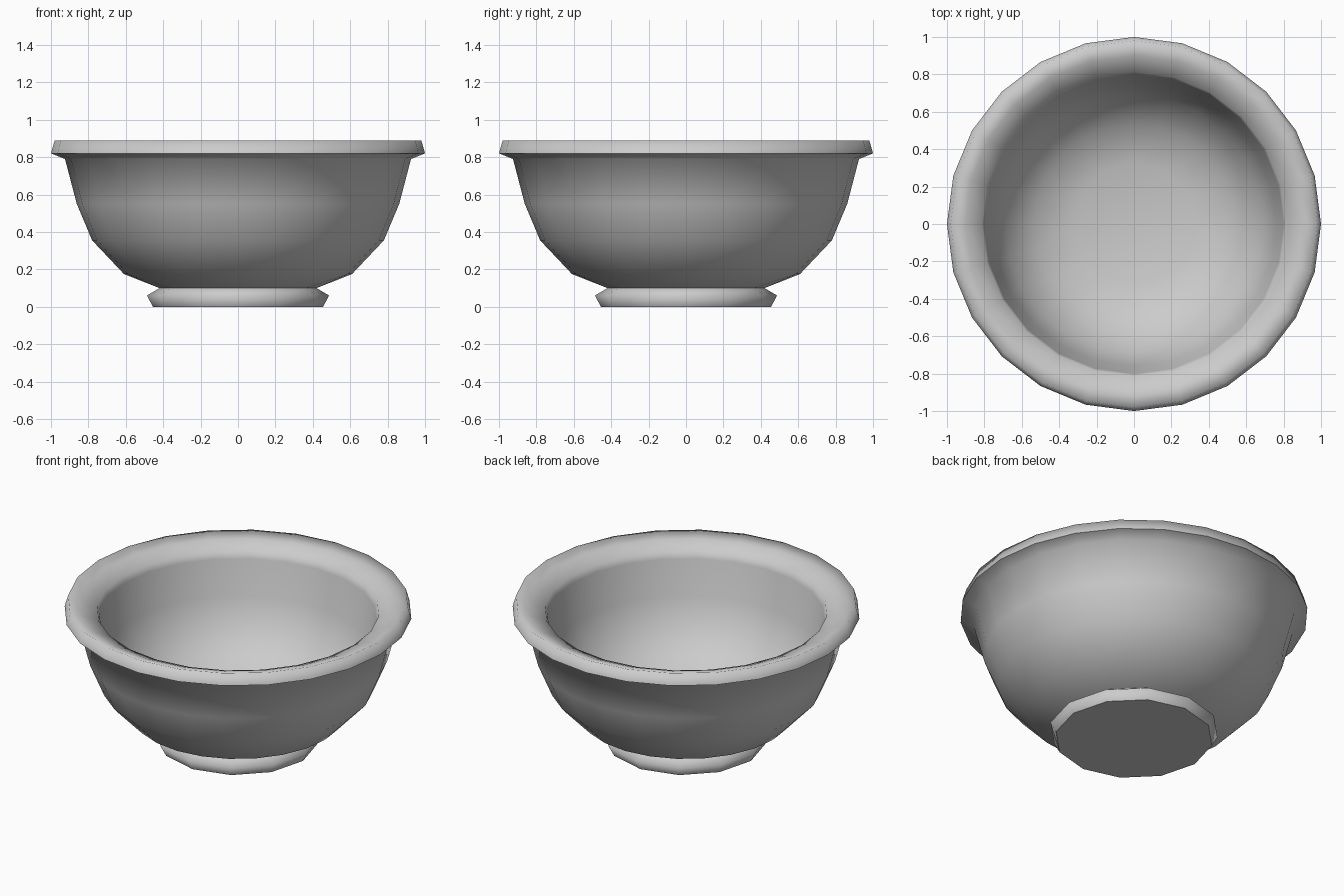
import bpy, bmesh, math

if "Cube" in bpy.data.objects:
    bpy.data.objects.remove(bpy.data.objects["Cube"])

# Profile from foot centre, up the outside, over the rim and down the inside:
# (radius, height, sides)
PROFILE = [
    (0.455, 0.00, 12), (0.487, 0.06, 12), (0.42, 0.10, 12),      # foot
    (0.61, 0.175, 24), (0.78, 0.355, 24), (0.862, 0.55, 24),     # outer wall
    (0.925, 0.79, 24), (1.00, 0.82, 24), (0.98, 0.89, 24),       # rim
    (0.90, 0.868, 24), (0.812, 0.83, 24), (0.80, 0.79, 24),      # sunken inner lip
    (0.76, 0.57, 24), (0.69, 0.39, 24),                          # inner wall
    (0.535, 0.235, 24), (0.33, 0.17, 12),                        # floor
]
SHARP = (0, 2, 7)   # rings with a hard edge: foot base, foot top, rim underside


def ring(bm, r, z, n):
    return [bm.verts.new((r * math.cos(2 * math.pi * i / n),
                          r * math.sin(2 * math.pi * i / n), z)) for i in range(n)]


def bridge(bm, a, b):
    """Join two rings; where one has twice the sides, use three triangles per span."""
    if len(a) > len(b):
        a, b = b, a
    n, m = len(a), len(b)
    for i in range(n):
        j = (i + 1) % n
        if n == m:
            bm.faces.new((a[i], a[j], b[j], b[i]))
        else:
            p, q, s = b[2 * i], b[2 * i + 1], b[(2 * i + 2) % m]
            bm.faces.new((a[i], q, p))
            bm.faces.new((a[i], a[j], q))
            bm.faces.new((a[j], s, q))


# Bowl with foot, wall, rim and hollow inside
bm = bmesh.new()
rings = [ring(bm, *p) for p in PROFILE]
for a, b in zip(rings, rings[1:]):
    bridge(bm, a, b)

# Flat underside and inner floor
bm.faces.new(rings[0])
bm.faces.new(rings[-1])
bmesh.ops.recalc_face_normals(bm, faces=bm.faces)

# Smooth surface, hard edges only on the chosen rings
for f in bm.faces:
    f.smooth = True
for k in SHARP:
    r = rings[k]
    for i in range(len(r)):
        bm.edges.get((r[i - 1], r[i])).smooth = False

mesh = bpy.data.meshes.new("bowl")
bm.to_mesh(mesh)
bm.free()
bowl = bpy.data.objects.new("bowl", mesh)
bpy.context.collection.objects.link(bowl)
